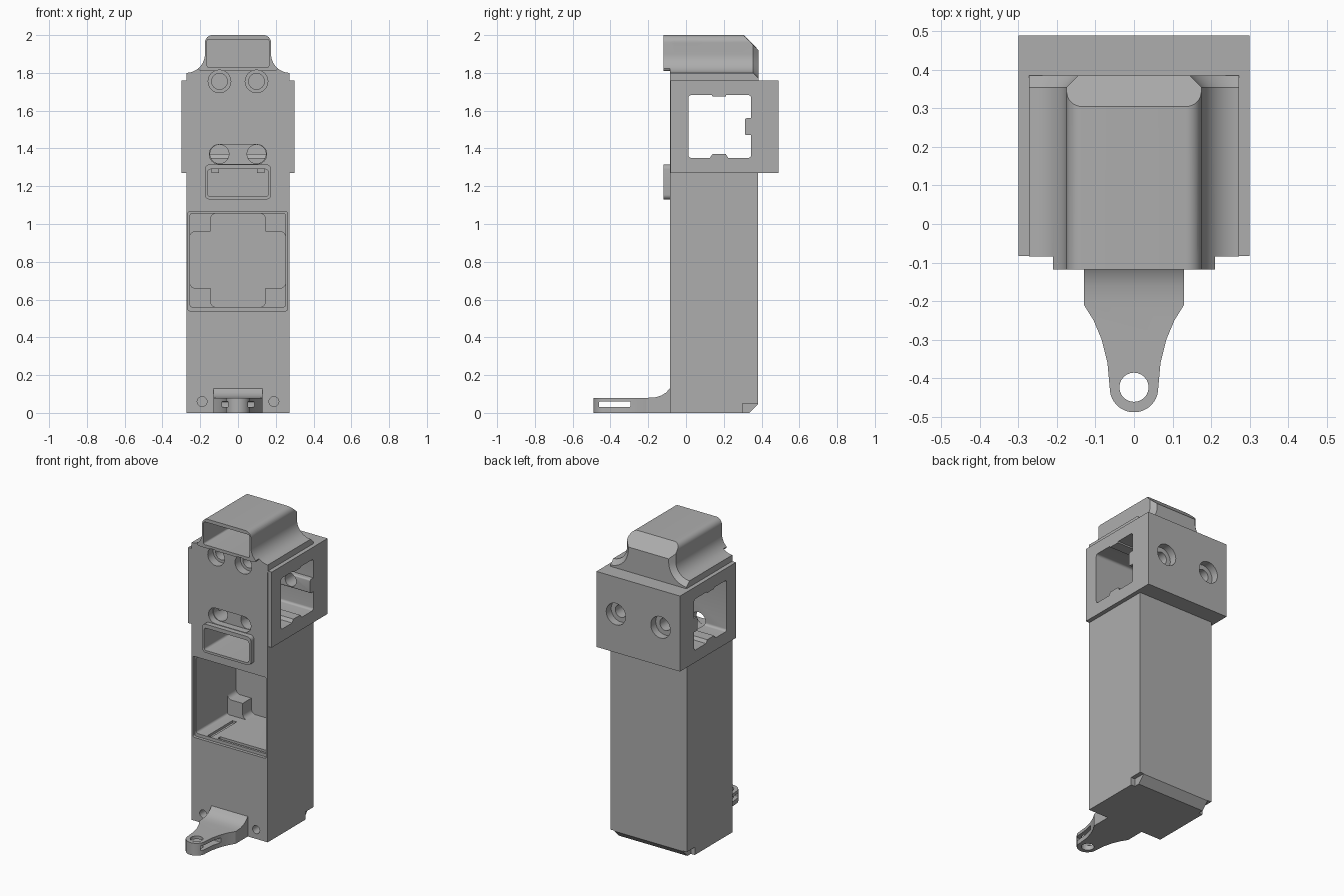
import bpy, bmesh, math
from mathutils import Vector

if "Cube" in bpy.data.objects:
    bpy.data.objects.remove(bpy.data.objects["Cube"], do_unlink=True)

grey = bpy.data.materials.new("plain_grey")
grey.use_nodes = True
GREY = (0.42, 0.42, 0.42, 1)
grey.diffuse_color = GREY
grey.node_tree.nodes["Principled BSDF"].inputs["Base Color"].default_value = GREY

PLACE = {"x": lambda u, v, d: (d, u, v),
         "y": lambda u, v, d: (u, d, v),
         "z": lambda u, v, d: (u, v, d)}


def loft(name, axis, sections):
    """Closed solid through (depth, outline) sections."""
    bm = bmesh.new()
    rings = [[bm.verts.new(PLACE[axis](u, v, d)) for u, v in pts] for d, pts in sections]
    for a, b in zip(rings, rings[1:]):
        for i in range(len(a)):
            j = (i + 1) % len(a)
            bm.faces.new((a[i], a[j], b[j], b[i]))
    bm.faces.new(rings[0])
    bm.faces.new(rings[-1])
    bmesh.ops.recalc_face_normals(bm, faces=bm.faces)
    mesh = bpy.data.meshes.new(name)
    bm.to_mesh(mesh)
    bm.free()
    mesh.materials.append(grey)
    obj = bpy.data.objects.new(name, mesh)
    bpy.context.collection.objects.link(obj)
    return obj


def prism(name, axis, pts, a, b):
    return loft(name, axis, [(a, pts), (b, pts)])


def arc(cu, cv, r, a0, a1, n=8):
    steps = [math.radians(a0 + (a1 - a0) * i / n) for i in range(n + 1)]
    return [(cu + r * math.cos(t), cv + r * math.sin(t)) for t in steps]


def rrect(u0, u1, v0, v1, r):
    """Rounded rectangle outline."""
    corners = [(u1 - r, v1 - r), (u0 + r, v1 - r), (u0 + r, v0 + r), (u1 - r, v0 + r)]
    return [p for i, (u, v) in enumerate(corners) for p in arc(u, v, r, 90 * i, 90 * i + 90, 6)]


def circle(u, v, r):
    return arc(u, v, r, 0, 345, 23)


def box(name, x0, x1, y0, y1, z0, z1):
    return prism(name, "z", [(x0, y0), (x1, y0), (x1, y1), (x0, y1)], z0, z1)


def combine(target, tool, operation="DIFFERENCE"):
    mod = target.modifiers.new("combine", "BOOLEAN")
    mod.operation, mod.solver, mod.object = operation, "EXACT", tool
    bpy.context.view_layer.objects.active = target
    bpy.ops.object.modifier_apply(modifier=mod.name)
    bpy.data.objects.remove(tool, do_unlink=True)


def cut(target, axis, pts, a, b):
    combine(target, prism("cutter", axis, pts, a, b))


def mirrored(half):
    return half + [(-u, v) for u, v in reversed(half)]


def cap_profile(inset):
    """Flared shoulder rising to a rounded top."""
    half = [(0.273, 1.70)] + arc(0.275, 1.9, 0.1 + inset, 269, 180, 12)
    half += arc(0.135, 1.96, 0.04 - inset, 0, 90)
    return mirrored(half)


FRONT = -0.085

# Main column and wider head block
housing = box("housing", -0.273, 0.273, FRONT, 0.382, 0, 1.765)
combine(housing, box("head_block", -0.3, 0.3, -0.083, 0.49, 1.27, 1.76), "UNION")

# Cap with a bevelled rear end and sloped rear top
cap = loft("cap", "y", [(FRONT, cap_profile(0)), (0.355, cap_profile(0)), (0.385, cap_profile(0.03))])
cut(cap, "x", [(0.305, 2.0), (0.405, 1.9), (0.5, 2.1), (0.295, 2.1)], -0.4, 0.4)
combine(housing, cap, "UNION")

# Raised rims of the upper and lower ports
rim = prism("upper_rim", "y", cap_profile(0), -0.118, -0.06)
combine(rim, prism("rim_limit", "y", rrect(-0.21, 0.21, 1.81, 2.1, 0.015), -0.2, 0.1), "INTERSECT")
combine(housing, rim, "UNION")
combine(housing, prism("lower_rim", "y", rrect(-0.175, 0.175, 1.13, 1.315, 0.025), -0.118, -0.06), "UNION")

# Port openings
cut(housing, "y", rrect(-0.165, 0.165, 1.83, 1.978, 0.012), -0.2, 0.28)
cut(housing, "y", rrect(-0.16, 0.16, 1.145, 1.29, 0.015), -0.2, 0.25)
for side in (-1, 1):
    combine(housing, box("port_key", side * 0.12 - 0.02, side * 0.12 + 0.02, -0.05, 0.0, 1.27, 1.3), "UNION")

# Window through the head, keyed on three edges
window = prism("window", "x", rrect(0.012, 0.345, 1.35, 1.682, 0.015), -0.5, 0.5)
cut(window, "x", [(0.12, 1.34), (0.14, 1.37), (0.21, 1.37), (0.23, 1.34)], -0.6, 0.6)
cut(window, "x", [(0.13, 1.7), (0.14, 1.674), (0.21, 1.674), (0.22, 1.7)], -0.6, 0.6)
cut(window, "x", rrect(0.312, 0.4, 1.47, 1.56, 0.01), -0.6, 0.6)
combine(housing, window)

# Screw holes
cut(housing, "y", rrect(-0.152, 0.152, 1.318, 1.42, 0.05), -0.2, -0.04)
for side in (-1, 1):
    cut(housing, "y", circle(side * 0.098, 1.755, 0.06), -0.2, -0.03)
    cut(housing, "y", circle(side * 0.098, 1.755, 0.042), -0.2, 0.12)
    cut(housing, "y", circle(side * 0.098, 1.37, 0.05), -0.2, 0.1)
    cut(housing, "y", circle(side * 0.16, 1.52, 0.07), 0.44, 0.6)
    cut(housing, "y", circle(side * 0.16, 1.52, 0.04), 0.3, 0.6)
    cut(housing, "y", circle(side * 0.19, 0.06, 0.026), -0.2, 0.0)

# Front compartment: lip, main pocket, deeper cross between corner bosses
cut(housing, "y", rrect(-0.265, 0.262, 0.54, 1.066, 0.012), -0.2, -0.065)
cut(housing, "y", rrect(-0.255, 0.252, 0.56, 1.056, 0.015), -0.2, 0.255)
cut(housing, "y", rrect(-0.255, 0.252, 0.66, 0.96, 0.03), -0.2, 0.345)
cut(housing, "y", rrect(-0.145, 0.145, 0.56, 1.056, 0.03), -0.2, 0.345)
combine(housing, box("floor_slot", -0.18, -0.15, -0.055, 0.2, 0.545, 0.6))
combine(housing, box("floor_groove", -0.11, 0.24, -0.05, -0.025, 0.545, 0.6))

# Rear foot bevel and corner notches
cut(housing, "x", [(0.325, -0.01), (0.4, 0.065), (0.4, -0.01)], -0.4, 0.4)
for side in (-1, 1):
    combine(housing, box("foot_notch", side * 0.27 - 0.025, side * 0.27 + 0.025, 0.3, 0.5, -0.1, 0.05))

# Tapered loop tab at the foot
half = [(0.13, -0.07), (0.13, -0.21), (0.105, -0.25), (0.084, -0.3), (0.069, -0.36)]
half += arc(0, -0.426, 0.063, 0, -85, 10)
tab = prism("loop_tab", "z", mirrored(half), 0, 0.2)
side_view = [(-0.6, -0.1), (0, -0.1), (0, 0.13), (FRONT, 0.13), (-0.105, 0.108),
             (-0.13, 0.092), (-0.16, 0.083), (-0.2, 0.08), (-0.6, 0.08)]
combine(tab, prism("tab_limit", "x", side_view, -0.3, 0.3), "INTERSECT")
cut(tab, "z", circle(0, -0.424, 0.038), -0.1, 0.2)
cut(tab, "x", rrect(-0.46, -0.295, 0.03, 0.06, 0.004), -0.3, 0.3)

# Shading
for obj in (housing, tab):
    bpy.ops.object.select_all(action="DESELECT")
    obj.select_set(True)
    bpy.context.view_layer.objects.active = obj
    bpy.ops.object.shade_smooth_by_angle(angle=math.radians(25))
